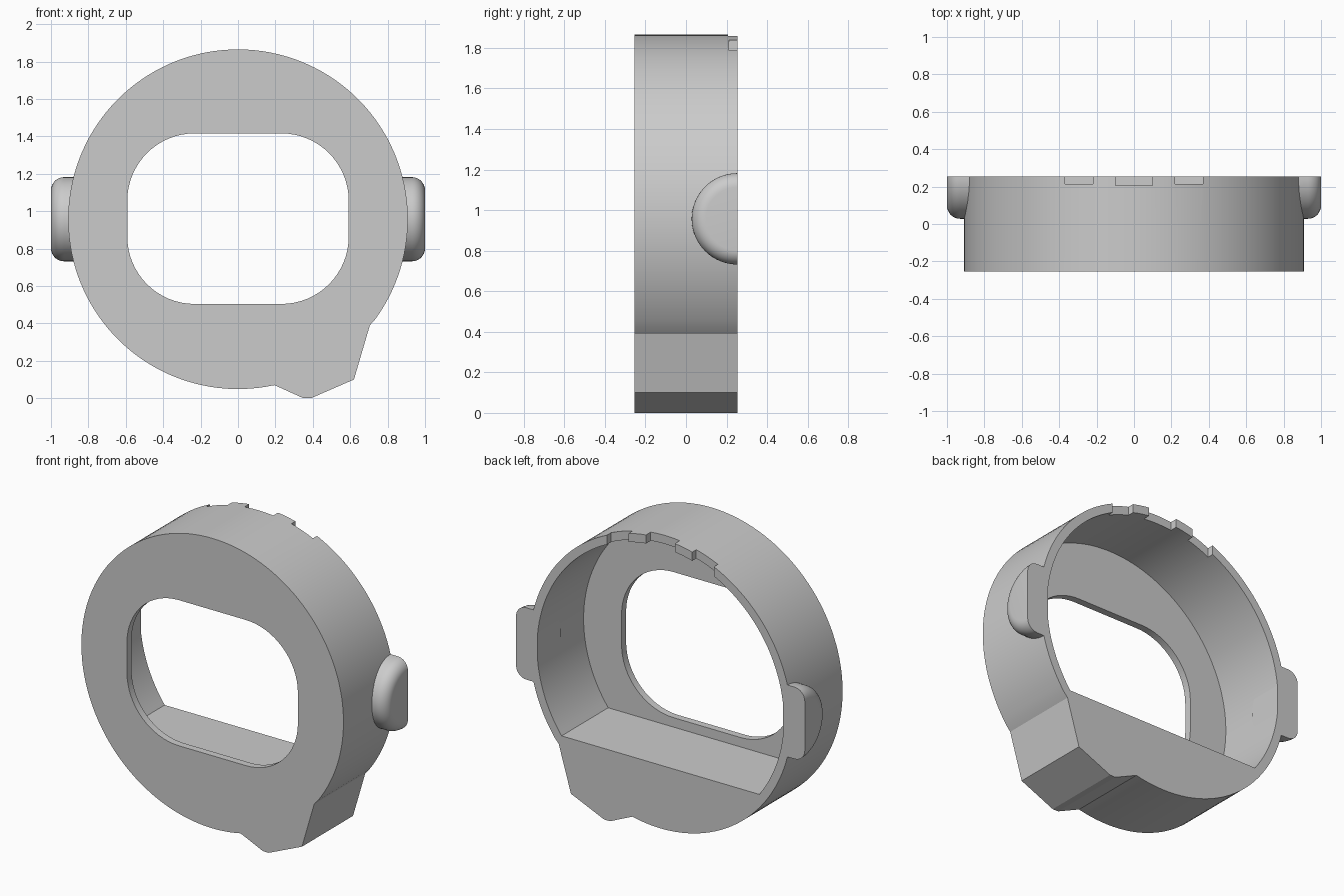
import bpy, bmesh
from math import sin, cos, pi, atan2, asin

old = bpy.data.objects.get("Cube")
if old:
    bpy.data.objects.remove(old, do_unlink=True)

CZ = 0.957              # height of the ring centre
R_OUT, R_IN = 0.908, 0.855
BACK = 0.253            # half depth of the ring
PLATE = 0.045           # thickness of the front plate
SHELF = 0.445           # height of the flat floor inside

grey = bpy.data.materials.new("plain_grey")
grey.use_nodes = True
grey.diffuse_color = (0.6, 0.6, 0.6, 1)
grey.node_tree.nodes["Principled BSDF"].inputs["Base Color"].default_value = (0.6, 0.6, 0.6, 1)


def finish(name, bm):
    bmesh.ops.recalc_face_normals(bm, faces=bm.faces)
    mesh = bpy.data.meshes.new(name)
    bm.to_mesh(mesh)
    bm.free()
    mesh.materials.append(grey)
    obj = bpy.data.objects.new(name, mesh)
    bpy.context.collection.objects.link(obj)
    return obj


def prism(name, outline, y0, y1):
    """Extrude an (x, z) outline along y."""
    bm = bmesh.new()
    face = bm.faces.new([bm.verts.new((x, y0, z)) for x, z in outline])
    ext = bmesh.ops.extrude_face_region(bm, geom=[face])
    verts = [v for v in ext["geom"] if isinstance(v, bmesh.types.BMVert)]
    bmesh.ops.translate(bm, verts=verts, vec=(0, y1 - y0, 0))
    return finish(name, bm)


def arc(cx, cz, r, a0, a1, n):
    return [(cx + r * cos(a0 + (a1 - a0) * i / n),
             cz + r * sin(a0 + (a1 - a0) * i / n)) for i in range(n + 1)]


def activate(obj):
    bpy.ops.object.select_all(action='DESELECT')
    obj.select_set(True)
    bpy.context.view_layer.objects.active = obj


def cut(obj, cutter):
    cutter.hide_render = True
    mod = obj.modifiers.new("cut", 'BOOLEAN')
    mod.operation = 'DIFFERENCE'
    mod.solver = 'EXACT'
    mod.object = cutter
    activate(obj)
    bpy.ops.object.modifier_apply(modifier=mod.name)
    bpy.data.objects.remove(cutter, do_unlink=True)


def smooth(obj):
    activate(obj)
    bpy.ops.object.shade_smooth_by_angle(angle=0.35)


# Ring body with the pointed tab at the lower edge
tab = [(0.195, 0.07), (0.35, 0.0), (0.39, 0.0), (0.62, 0.1), (0.705, 0.39)]
start = atan2(tab[-1][1] - CZ, tab[-1][0])
end = atan2(tab[0][1] - CZ, tab[0][0]) + 2 * pi
outline = arc(0, CZ, R_OUT, start, end, 120)[1:-1] + tab
body = prism("ring_body", outline, -BACK, BACK)

# Hollow behind the front plate, flat at the bottom
low = asin((SHELF - CZ) / R_IN)
cut(body, prism("hollow_cutter", arc(0, CZ, R_IN, low, pi - low, 96), PLATE - BACK, 0.4))

# Rounded window through the front plate
W, H, RC = 0.592, 0.456, 0.36
window = []
for k, (sx, sz) in enumerate([(1, 1), (-1, 1), (-1, -1), (1, -1)]):
    window += arc(sx * (W - RC), 0.96 + sz * (H - RC), RC, k * pi / 2, (k + 1) * pi / 2, 16)
cut(body, prism("window_cutter", window, -0.4, 0))

# Three notches in the rear rim at the top
for x0, x1, y0 in [(-0.37, -0.22, 0.213), (-0.1, 0.1, 0.206), (0.22, 0.37, 0.213)]:
    cut(body, prism("notch_cutter", [(x0, 1.65), (x1, 1.65), (x1, 2), (x0, 2)], y0, 0.4))
smooth(body)


# Half-round side knobs with a rounded outer rim
def knob(name, side):
    r, b, n = 0.225, 0.07, 40
    profile = [(0.85, r)] + arc(1 - b, r - b, b, pi / 2, 0, 8)
    bm = bmesh.new()
    rows = [[bm.verts.new((side * x, BACK - q * sin(pi * i / n), CZ + q * cos(pi * i / n)))
             for x, q in profile] for i in range(n + 1)]
    for a, c in zip(rows, rows[1:]):
        for j in range(len(profile) - 1):
            bm.faces.new((a[j], a[j + 1], c[j + 1], c[j]))
    bm.faces.new([row[0] for row in rows])            # inner end
    bm.faces.new([row[-1] for row in rows])           # outer end
    bm.faces.new(rows[0] + rows[-1][::-1])            # flat back
    smooth(finish(name, bm))


knob("left_knob", 1)
knob("right_knob", -1)
